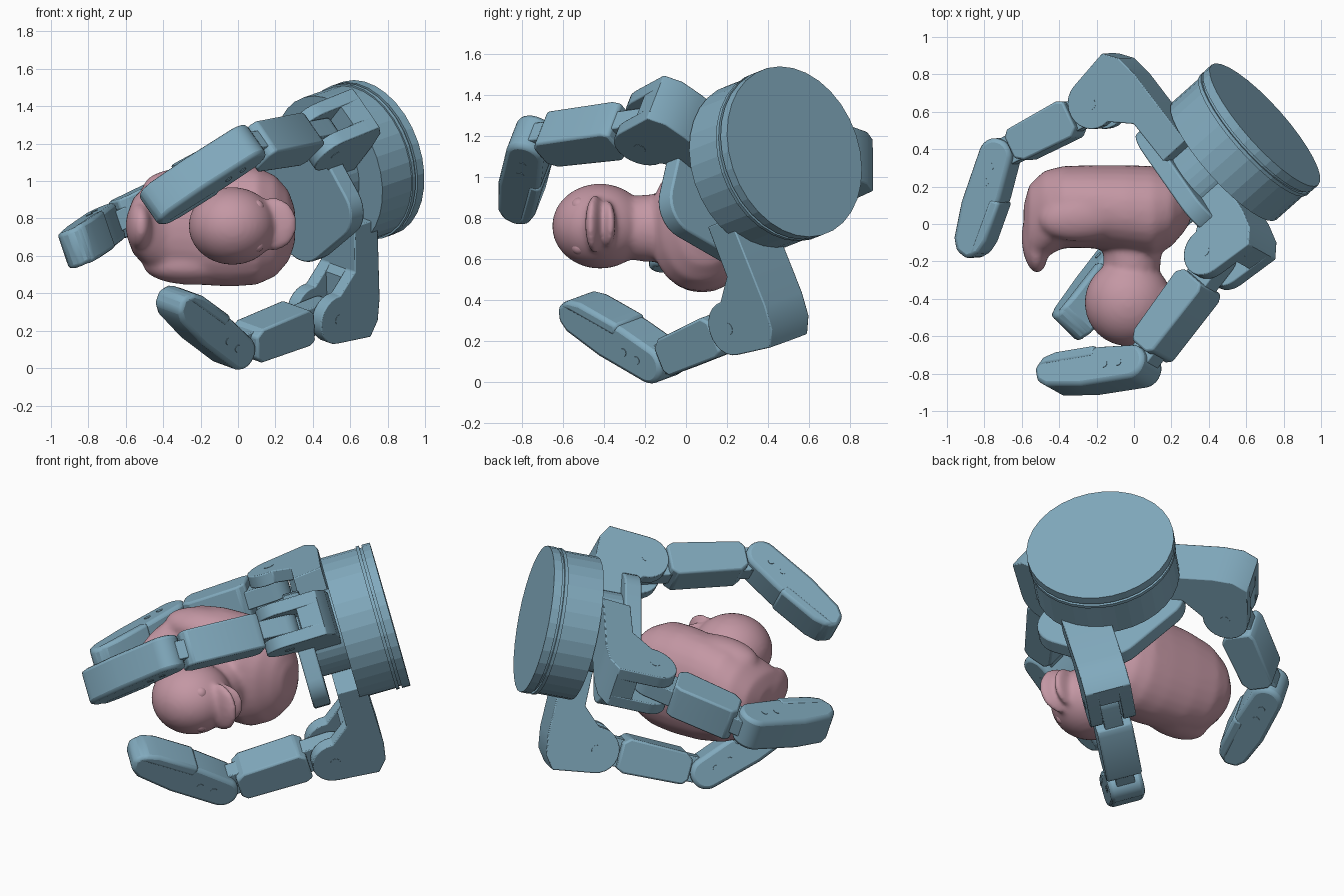
import bpy, bmesh
from math import cos, sin, pi, radians, copysign
from mathutils import Vector, Matrix

if "Cube" in bpy.data.objects:
    bpy.data.objects.remove(bpy.data.objects["Cube"])

def mat(name, col):
    m = bpy.data.materials.new(name)
    m.diffuse_color = (*col, 1)
    m.use_nodes = True
    m.node_tree.nodes["Principled BSDF"].inputs["Base Color"].default_value = m.diffuse_color
    return m
BLUE = mat("blue_metal", (0.22, 0.40, 0.51))
PINK = mat("pink_rubber", (0.55, 0.31, 0.37))

# hand frame: drum back centre, outward axis and two cross directions
O = Vector((0.70, 0.53, 1.124))
N = Vector((0.72, 0.64, 0.25)).normalized()
E1 = Vector((-0.664, 0.748, 0)).normalized()
E2 = N.cross(E1).normalized()

def finish(name, bm, material, bevel=0, smooth=True):
    bmesh.ops.recalc_face_normals(bm, faces=bm.faces[:])
    me = bpy.data.meshes.new(name)
    bm.to_mesh(me)
    bm.free()
    ob = bpy.data.objects.new(name, me)
    bpy.context.collection.objects.link(ob)
    me.materials.append(material)
    if bevel:
        b = ob.modifiers.new("bevel", "BEVEL")
        b.width, b.segments, b.limit_method, b.angle_limit = bevel, 2, 'ANGLE', radians(35)
    if smooth:
        bpy.ops.object.select_all(action='DESELECT')
        ob.select_set(True)
        bpy.context.view_layer.objects.active = ob
        bpy.ops.object.shade_smooth_by_angle(angle=radians(30))
    return ob

def prism(name, pts, place, w0, w1, bevel=0.0, smooth=True):
    """Extrude a 2D outline between w0 and w1 in a given frame."""
    bm = bmesh.new()
    lo = [bm.verts.new(place(x, y, w0)) for x, y in pts]
    hi = [bm.verts.new(place(x, y, w1)) for x, y in pts]
    bm.faces.new(lo)
    bm.faces.new(hi)
    for i in range(len(pts)):
        j = (i + 1) % len(pts)
        bm.faces.new((lo[i], lo[j], hi[j], hi[i]))
    return finish(name, bm, BLUE, bevel, smooth)

def arc(c, r, a0, a1, n=10):
    return [(c[0] + r * cos(radians(a0 + (a1 - a0) * i / n)),
             c[1] + r * sin(radians(a0 + (a1 - a0) * i / n))) for i in range(n + 1)]

def circle(c, r, n=32):
    return arc(c, r, 0, 360, n)[:-1]

def cross(p, q, a):
    return O - N * a + E1 * p + E2 * q

# wrist drum with a groove
for name, r, a0, a1 in (("drum_back", 0.43, 0, 0.05), ("drum_groove", 0.415, 0.05, 0.065),
                        ("drum_ring", 0.43, 0.065, 0.085), ("drum_body", 0.42, 0.085, 0.30),
                        ("palm_core", 0.24, 0.30, 0.49)):
    prism(name, circle((0, 0), r), cross, a0, a1, smooth=False)

# rounded palm plate
bm = bmesh.new()
for c, r in (((0.25, 0), 0.17), ((0, -0.24), 0.19), ((-0.27, -0.14), 0.16), ((-0.1, 0.15), 0.18)):
    for p, q in circle(c, r, 28):
        for a in (0.47, 0.57):
            bm.verts.new(cross(p, q, a))
bmesh.ops.convex_hull(bm, input=bm.verts[:])
bmesh.ops.delete(bm, geom=[v for v in bm.verts if not v.link_faces], context='VERTS')
bmesh.ops.dissolve_limit(bm, angle_limit=0.02, verts=bm.verts[:], edges=bm.edges[:])
finish("palm_plate", bm, BLUE, 0.01)

def along(A, B):
    """2D frame running from joint A to joint B, second axis pointing inward."""
    d = (Vector(B) - Vector(A))
    L = d.length
    d.normalize()
    m = Vector((d.y, -d.x))
    return L, lambda t, s: tuple(Vector(A) + d * t + m * s)

def finger(name, origin, angle, skew, J1, J2, tip):
    rd = E1 * cos(radians(angle)) + E2 * sin(radians(angle))
    wd = N.cross(rd)
    base = cross(*origin, 0)
    a, r = J1

    def place(x, y, w):
        return base - N * x + rd * y + wd * (w + skew * (x - a))
    # housing: solid elbow in the middle, cheeks around the joint
    arm = [(a - 0.12, r - 0.5), (a - 0.29, r - 0.5), (a - 0.30, r - 0.04), (a - 0.285, r + 0.08),
           (a - 0.23, r + 0.16)]
    nose = arc(J1, 0.135, 85, -95, 12)
    inner = [(a - 0.12, r - 0.24)]
    prism(name + "_housing", arm + [(a - 0.10, r + 0.143), (a - 0.09, r - 0.2)] + inner, place, -0.09, 0.09)
    for side, w0, w1 in (("left", -0.135, -0.06), ("right", 0.06, 0.135)):
        prism(f"{name}_cheek_{side}", arm + nose + inner, place, w0, w1, 0.006)
    prism(name + "_pivot", circle(J1, 0.03, 16), place, -0.137, 0.137)

    # inner link: narrow tongue plus box
    L, f = along(J1, J2)
    tongue = [f(*p) for p in arc((0, 0), 0.085, 90, 270) + arc((L, 0), 0.075, -90, 90)]
    prism(name + "_link_tongue", tongue, place, -0.055, 0.055, 0.006)
    e = L - 0.10
    box = [(0.15, -0.085), (0.19, -0.105), (e - 0.03, -0.095), (e, -0.06), (e, 0.06),
           (e - 0.05, 0.095), (0.19, 0.105), (0.15, 0.07)]
    prism(name + "_link_box", [f(*p) for p in box], place, -0.105, 0.105, 0.012)

    # fingertip with rounded knuckle and gripping pad
    L, g = along(J2, tip)
    shell = arc((0, 0), 0.095, 100, 270, 12) + [(0.3, -0.10), (L - 0.08, -0.075), (L - 0.02, -0.04),
            (L, 0.03), (L - 0.04, 0.08), (L - 0.12, 0.10), (0.2, 0.108)]
    prism(name + "_tip", [g(*p) for p in shell], place, -0.102, 0.102, 0.022)
    pad = [(0.22, 0.05), (L - 0.08, 0.04), (L - 0.01, 0.03), (L - 0.05, 0.088), (L - 0.13, 0.11), (0.22, 0.117)]
    prism(name + "_pad", [g(*p) for p in pad], place, -0.106, 0.106, 0.02)
    for i, t in enumerate((0.06, 0.15)):
        prism(f"{name}_screw_{i}", circle(g(t, 0.0), 0.02, 12), place, -0.105, 0.105)

finger("rear_finger", (0, 0.18), -12, -0.11, (0.60, 0.69), (1.225, 0.85), (1.73, 0.57))
finger("lower_finger", (-0.20, 0), -75, 0, (0.54, 0.745), (1.215, 0.765), (1.67, 0.36))
finger("upper_finger", (0.02, 0), 144, 0, (0.61, 0.48), (1.31, 0.66), (1.80, 0.31))

# toy duck lying on its side: lofted body
ZC = 0.76
bm = bmesh.new()
stations = [(-0.59, -0.16, 0.10, 0.07), (-0.56, -0.20, 0.21, 0.15), (-0.48, -0.18, 0.285, 0.23),
            (-0.38, -0.13, 0.31, 0.285), (-0.22, -0.13, 0.315, 0.315), (-0.04, -0.16, 0.315, 0.325),
            (0.10, -0.18, 0.31, 0.315), (0.20, -0.12, 0.28, 0.27), (0.27, -0.04, 0.23, 0.19),
            (0.305, 0.02, 0.17, 0.09)]
rings = []
for x, y0, y1, hz in stations:
    ring = []
    for i in range(28):
        c, s = cos(2 * pi * i / 28), sin(2 * pi * i / 28)
        ring.append(bm.verts.new((x, (y0 + y1) / 2 + (y1 - y0) / 2 * copysign(abs(c) ** 0.9, c),
                                  ZC + hz * copysign(abs(s) ** 0.95, s))))
    rings.append(ring)
for A, B in zip(rings, rings[1:]):
    for i in range(28):
        j = (i + 1) % 28
        bm.faces.new((A[i], A[j], B[j], B[i]))
bm.faces.new(rings[0])
bm.faces.new(rings[-1])

def blob(bm, c, r, rot=0):
    M = Matrix.Translation(c) @ Matrix.Rotation(rot, 4, 'Z') @ Matrix.Diagonal((*r, 1))
    bmesh.ops.create_uvsphere(bm, u_segments=32, v_segments=20, radius=1, matrix=M)

blob(bm, (-0.53, -0.10, ZC), (0.07, 0.165, 0.13), 0.1)        # tail
blob(bm, (-0.01, -0.17, ZC - 0.01), (0.155, 0.26, 0.165))     # neck
blob(bm, (-0.03, -0.42, ZC), (0.235, 0.235, 0.208))           # head
blob(bm, (0.19, -0.445, ZC + 0.01), (0.13, 0.04, 0.145), -0.2)  # bill, upper
blob(bm, (0.18, -0.385, ZC + 0.01), (0.115, 0.035, 0.12), 0.2)   # bill, lower
for s in (-1, 1):
    blob(bm, (-0.24, 0.05, ZC + s * 0.21), (0.27, 0.14, 0.105), 0.15)  # wings
duck = finish("toy_duck", bm, PINK, smooth=False)
rm = duck.modifiers.new("merge", "REMESH")
rm.mode, rm.voxel_size, rm.use_smooth_shade = 'VOXEL', 0.014, True
sm = duck.modifiers.new("soften", "SMOOTH")
sm.factor, sm.iterations = 0.5, 16

# eyes
for name, s in (("eye_upper", 1), ("eye_lower", -1)):
    bm = bmesh.new()
    blob(bm, (0.10, -0.52, ZC + s * 0.10), (0.04, 0.04, 0.04))
    finish(name, bm, PINK)
